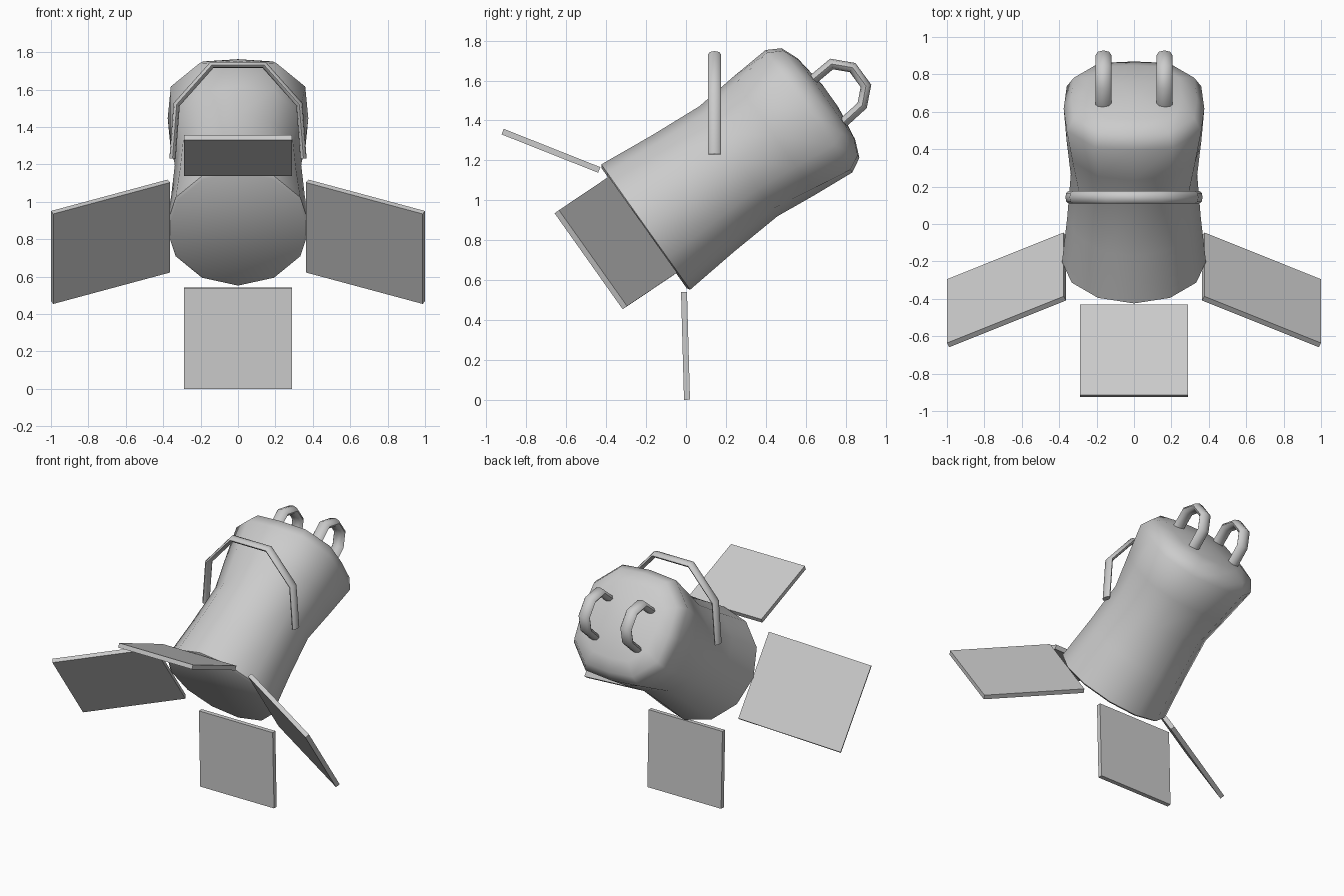
import bpy, bmesh, math
from mathutils import Vector, Matrix

cube = bpy.data.objects.get("Cube")
if cube:
    bpy.data.objects.remove(cube, do_unlink=True)

grey = bpy.data.materials.new("plain_grey")
grey.use_nodes = True
COLOUR = (0.6, 0.6, 0.6, 1)
grey.diffuse_color = COLOUR
grey.node_tree.nodes["Principled BSDF"].inputs["Base Color"].default_value = COLOUR

# Tilted body frame: axis runs back and up, lift is square to it
MOUTH = Vector((0, -0.21, 0.86))
AXIS = Vector((0, 0.816, 0.579)).normalized()
LIFT = Vector((0, -AXIS.z, AXIS.y))
SIDE = Vector((1, 0, 0))


def finish(name, bm, angle=None):
    bmesh.ops.recalc_face_normals(bm, faces=bm.faces)
    mesh = bpy.data.meshes.new(name)
    bm.to_mesh(mesh)
    bm.free()
    mesh.materials.append(grey)
    obj = bpy.data.objects.new(name, mesh)
    bpy.context.collection.objects.link(obj)
    if angle:
        bpy.ops.object.select_all(action='DESELECT')
        obj.select_set(True)
        bpy.context.view_layer.objects.active = obj
        bpy.ops.object.shade_smooth_by_angle(angle=math.radians(angle))
    return obj


def skin(name, rings, angle):
    """Bridge a list of point rings and close both ends."""
    bm = bmesh.new()
    loops = [[bm.verts.new(p) for p in ring] for ring in rings]
    n = len(loops[0])
    for a, b in zip(loops, loops[1:]):
        for i in range(n):
            j = (i + 1) % n
            bm.faces.new((a[i], a[j], b[j], b[i]))
    bm.faces.new(loops[0])
    bm.faces.new(loops[-1])
    return finish(name, bm, angle)


def tube(name, path, flat, wide, thick, sides=8):
    """Sweep a flattened oval along a path lying square to 'flat'."""
    path = [Vector(p) for p in path]
    rings = []
    for k, p in enumerate(path):
        before = (p - path[k - 1]).normalized() if k else None
        after = (path[k + 1] - p).normalized() if k + 1 < len(path) else None
        before, after = before or after, after or before
        tangent = (before + after).normalized()
        out = tangent.cross(flat) / tangent.dot(after)
        rings.append([p + flat * wide * math.cos(t) + out * thick * math.sin(t)
                      for t in (math.tau * i / sides for i in range(sides))])
    return skin(name, rings, 50)


def panel(name, inner, outer, across, width, thick=0.03):
    """Flat slab between the middles of its inner and outer edges."""
    inner, outer = Vector(inner), Vector(outer)
    run = outer - inner
    across = across.normalized()
    normal = run.cross(across).normalized()
    m = Matrix((run, across * width, normal * thick)).transposed().to_4x4()
    m.translation = (inner + outer) / 2
    bm = bmesh.new()
    bmesh.ops.create_cube(bm, size=1, matrix=m)
    return finish(name, bm)


# Waisted body: distance along axis, radius, squareness of the section
profile = [(0, 0.37, 0), (0.01, 0.385, 0), (0.3, 0.357, 0), (0.58, 0.338, 0),
           (0.8, 0.36, 0.06), (1.013, 0.376, 0.12), (1.084, 0.337, 0.12),
           (1.12, 0.25, 0.12), (1.145, 0.07, 0)]
rings = []
for s, r, square in profile:
    ring = []
    for i in range(12):
        a = math.tau * i / 12
        q = r * (1 + square * abs(math.sin(2 * a)))
        ring.append(MOUTH + AXIS * s + SIDE * q * math.sin(a) + LIFT * q * math.cos(a))
    rings.append(ring)
skin("body", rings, 50)

# Panels spread around the mouth
panel("top_panel", (0, -0.435, 1.152), (0, -0.919, 1.344), SIDE, 0.576)
panel("bottom_panel", (0, -0.01, 0.54), (0, 0.005, 0), SIDE, 0.576)
for side, x in (("left", 1), ("right", -1)):
    panel(side + "_panel", (x * 0.37, -0.227, 0.87), (x * 0.994, -0.477, 0.702), LIFT, 0.59)

# Large arched handle over the body
half = [(0.35, 1.23), (0.328, 1.52), (0.14, 1.731)]
arch = half + [(-x, z) for x, z in reversed(half)]
tube("arch_handle", [(x, 0.143, z) for x, z in arch], Vector((0, 1, 0)), 0.033, 0.017)

# Two loops on the back end
loop = [(0.63, 1.60), (0.73, 1.683), (0.835, 1.665), (0.902, 1.573), (0.883, 1.475), (0.79, 1.39)]
for side, x in (("left", 1), ("right", -1)):
    tube(side + "_back_loop", [(x * 0.163, y, z) for y, z in loop], SIDE, 0.043, 0.025)
